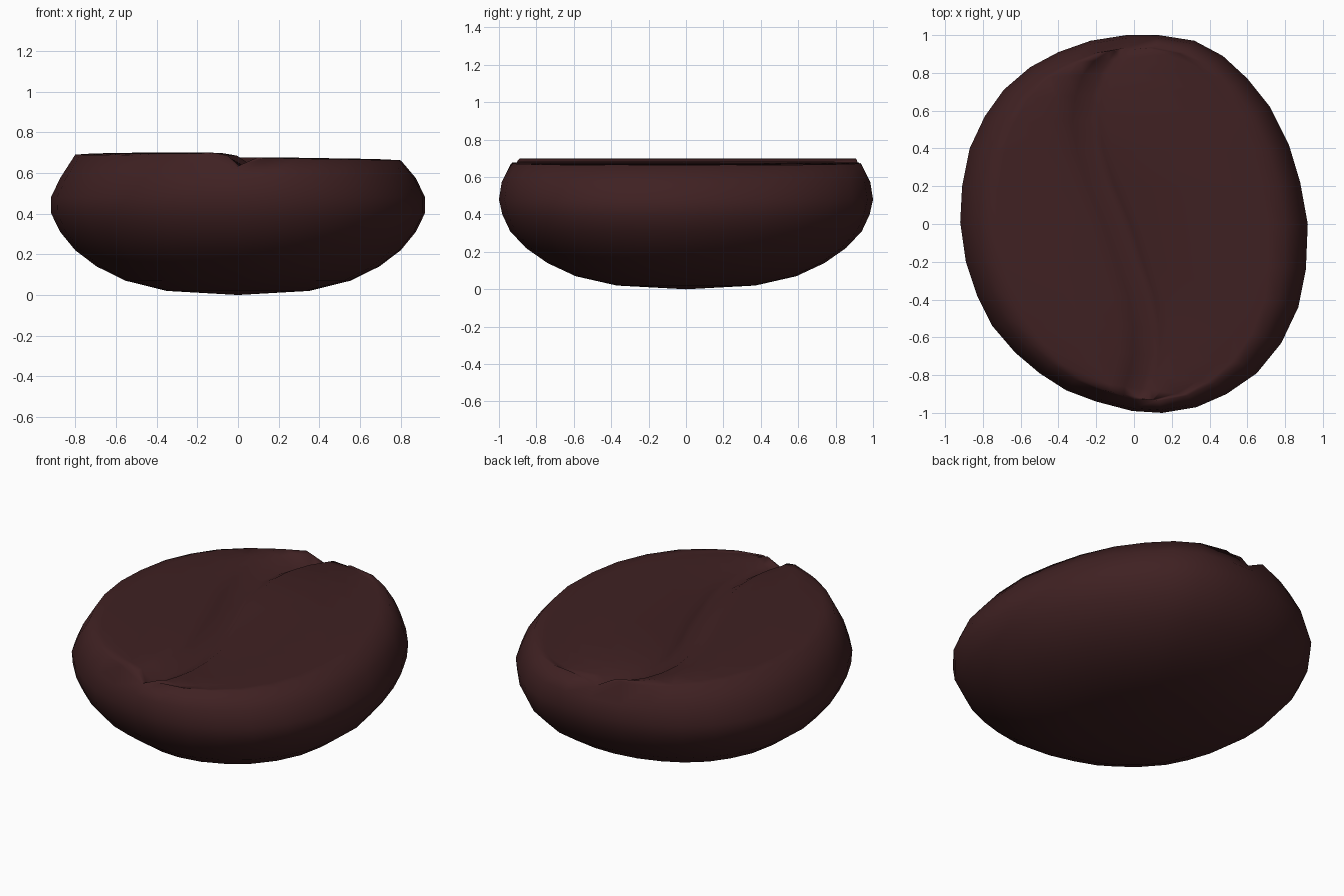
import bpy, bmesh

if "Cube" in bpy.data.objects:
    bpy.data.objects.remove(bpy.data.objects["Cube"])

# Outline seen from above, counter-clockwise from the back end of the groove
OUTLINE = [(-.04, 1), (-.23, .97), (-.40, .91), (-.55, .83), (-.69, .71), (-.79, .57),
           (-.87, .40), (-.91, .20), (-.92, .01), (-.89, -.20), (-.83, -.38), (-.75, -.54),
           (-.63, -.68), (-.50, -.79), (-.36, -.88), (-.20, -.94), (-.01, -.99), (.15, -1),
           (.33, -.97), (.49, -.90), (.65, -.79), (.78, -.63), (.87, -.44), (.91, -.24),
           (.92, 0), (.88, .22), (.82, .42), (.72, .62), (.60, .77), (.47, .89), (.32, .97), (.13, 1)]
N = len(OUTLINE)
HALF = N // 2

# Side profile: x scale, y scale, height
PROFILE = [(.38, .37, .02), (.60, .59, .07), (.755, .74, .14), (.87, .855, .22),
           (.95, .94, .31), (.998, .982, .40), (1, 1, .48), (.95, .985, .575)]

# S-shaped groove: x position per row, and its cross-section (offset, height)
GROOVE_X = [-.10, -.13, -.18, -.22, -.235, -.21, -.15, -.07, 0, .06, .085, .085, .065, .04, .02]
GROOVE = [(-.17, .699), (-.09, .685), (0, .625), (.05, .648), (.10, .677)]

bm = bmesh.new()


def bridge(a, b):
    for i in range(N):
        j = (i + 1) % N
        bm.faces.new((a[i], a[j], b[j], b[i]))


# Rounded underside
bottom = bm.verts.new((0, 0, 0))
rings = [[bm.verts.new((x * sx, y * sy, z)) for x, y in OUTLINE] for sx, sy, z in PROFILE]
for i in range(N):
    bm.faces.new((bottom, rings[0][i], rings[0][(i + 1) % N]))
for a, b in zip(rings, rings[1:]):
    bridge(a, b)

# Rim, notched at both groove ends
rim = [bm.verts.new((x * .87, y * .935, .63 if i in (0, HALF) else .676 - .015 * x))
       for i, (x, y) in enumerate(OUTLINE)]
bridge(rings[-1], rim)

# Flat top: rows from left rim to right rim, dipping through the groove
rows = []
for i in range(1, HALF):
    left, right = rim[i], rim[N - i]
    gx = GROOVE_X[i - 1]
    room_l, room_r = gx - left.co.x, right.co.x - gx
    pts = [(left.co.x + room_l * .12, .696), (left.co.x + room_l * .5, .70)]
    if room_l < .35:
        pts = [(left.co.x + room_l * .08, .69), (left.co.x + room_l * .16, .694)]
    k_l, k_r = min(1, room_l * .7 / .17), min(1, room_r * .7 / .10)
    pts += [(gx + o * (k_l if o < 0 else k_r), z) for o, z in GROOVE]
    pts += [(right.co.x - room_r * .25, .670), (right.co.x - room_r * .10, .667)]
    row = [left]
    for x, z in pts:
        t = (x - left.co.x) / (right.co.x - left.co.x)
        row.append(bm.verts.new((x, left.co.y + t * (right.co.y - left.co.y), z)))
    rows.append(row + [right])
for a, b in zip(rows, rows[1:]):
    for i in range(len(a) - 1):
        bm.faces.new((a[i], b[i], b[i + 1], a[i + 1]))
for pole, row in ((rim[0], rows[0]), (rim[HALF], rows[-1])):
    for a, b in zip(row, row[1:]):
        bm.faces.new((pole, a, b))

bmesh.ops.recalc_face_normals(bm, faces=bm.faces[:])
mesh = bpy.data.meshes.new("coffee_bean")
bm.to_mesh(mesh)
bm.free()
for p in mesh.polygons:
    p.use_smooth = True

# Dark roast colour
mat = bpy.data.materials.new("dark_roast")
mat.diffuse_color = (.05, .015, .016, 1)
mat.use_nodes = True
mat.node_tree.nodes["Principled BSDF"].inputs["Base Color"].default_value = mat.diffuse_color
mesh.materials.append(mat)
bpy.context.collection.objects.link(bpy.data.objects.new("coffee_bean", mesh))
